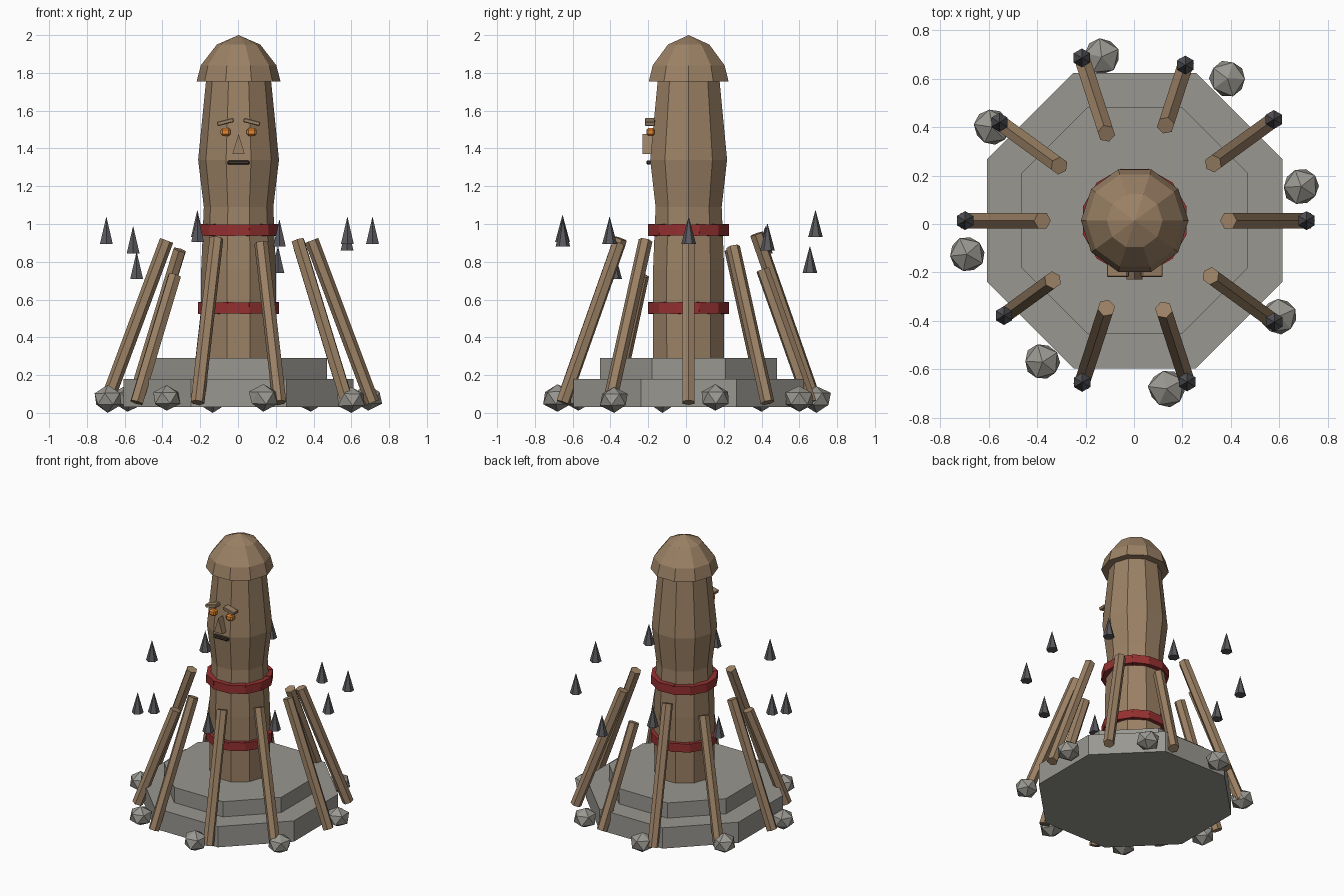
import bpy, bmesh, math, random
from mathutils import Vector, Matrix

if "Cube" in bpy.data.objects:
    bpy.data.objects.remove(bpy.data.objects["Cube"])

random.seed(4)
CX, CY = 0.003, 0.014  # axis of the post


def material(name, rgb):
    m = bpy.data.materials.new(name)
    m.diffuse_color = (*rgb, 1)
    m.use_nodes = True
    m.node_tree.nodes["Principled BSDF"].inputs["Base Color"].default_value = m.diffuse_color
    return m


WOOD = material("wood", (0.33, 0.22, 0.13))
STONE = material("stone", (0.32, 0.31, 0.28))
IRON = material("iron", (0.10, 0.10, 0.11))
RED = material("red_paint", (0.30, 0.03, 0.03))
GLOW = material("orange", (0.80, 0.25, 0.03))
DARK = material("dark_wood", (0.06, 0.04, 0.03))


def finish(name, bm, mat):
    bmesh.ops.recalc_face_normals(bm, faces=bm.faces)
    me = bpy.data.meshes.new(name)
    bm.to_mesh(me)
    bm.free()
    me.materials.append(mat)
    ob = bpy.data.objects.new(name, me)
    bpy.context.collection.objects.link(ob)
    return ob


def lathe(name, profile, sides, mat, phase=0.0):
    """Closed faceted solid from (radius, z) rings; radius 0 makes an apex."""
    bm = bmesh.new()
    rings = []
    for r, z in profile:
        if r == 0:
            rings.append([bm.verts.new((CX, CY, z))] * sides)
        else:
            rings.append([bm.verts.new((CX + r * math.cos(phase + math.tau * i / sides),
                                        CY + r * math.sin(phase + math.tau * i / sides), z))
                          for i in range(sides)])
    for a, b in zip(rings, rings[1:]):
        for i in range(sides):
            j = (i + 1) % sides
            quad = list(dict.fromkeys((a[i], a[j], b[j], b[i])))
            bm.faces.new(quad)
    for r, ring in ((profile[0][0], rings[0]), (profile[-1][0], rings[-1])):
        if r:
            bm.faces.new(ring)
    return finish(name, bm, mat)


def box(name, centre, size, mat, roll=0.0, bevel=0.0):
    bm = bmesh.new()
    bmesh.ops.create_cube(bm, size=1)
    bmesh.ops.scale(bm, vec=size, verts=bm.verts)
    if bevel:
        bmesh.ops.bevel(bm, geom=bm.edges[:], offset=bevel, segments=1, affect='EDGES')
    bmesh.ops.transform(bm, matrix=Matrix.Translation(centre) @ Matrix.Rotation(roll, 4, 'Y'),
                        verts=bm.verts)
    return finish(name, bm, mat)


def rod(name, start, end, r1, r2, sides, mat):
    start, end = Vector(start), Vector(end)
    d = end - start
    bm = bmesh.new()
    bmesh.ops.create_cone(bm, cap_ends=True, segments=sides, radius1=r1, radius2=r2, depth=d.length)
    bmesh.ops.transform(bm, matrix=Matrix.Translation((start + end) / 2)
                        @ d.to_track_quat('Z', 'Y').to_matrix().to_4x4(), verts=bm.verts)
    bmesh.ops.remove_doubles(bm, verts=bm.verts, dist=1e-5)
    return finish(name, bm, mat)


# stepped octagonal base
lathe("base_lower", [(0.66, 0.03), (0.66, 0.18)], 8, STONE, math.pi / 8)
lathe("base_upper", [(0.507, 0.18), (0.507, 0.29)], 8, STONE, math.pi / 8)

# carved post and domed cap
lathe("post", [(0.197, 0.27), (0.198, 0.76), (0.184, 1.09), (0.214, 1.34), (0.171, 1.77)], 10, WOOD)
lathe("cap", [(0.222, 1.755), (0.2, 1.84), (0.115, 1.95), (0, 2.0)], 10, WOOD)

# red bands made of short blocks
for label, z in (("lower", 0.555), ("upper", 0.968)):
    bm = bmesh.new()
    for i in range(12):
        m = (Matrix.Translation((CX, CY, z)) @ Matrix.Rotation(math.tau * i / 12, 4, 'Z')
             @ Matrix.Translation((0.194, 0, 0))
             @ Matrix.Rotation(random.uniform(-0.05, 0.05), 4, 'X')
             @ Matrix.Diagonal((0.04, 0.116, 0.06, 1)))
        bmesh.ops.create_cube(bm, size=1, matrix=m)
    finish("band_" + label, bm, RED)

# face: eyes, brows, nose, mouth
for side, s in (("left", -1), ("right", 1)):
    box("eye_" + side, (CX + s * 0.069, -0.188, 1.487), (0.052, 0.044, 0.042), GLOW, bevel=0.01)
    box("brow_" + side, (CX + s * 0.07, -0.191, 1.54), (0.09, 0.054, 0.023), WOOD,
        roll=s * 0.25, bevel=0.004)
box("mouth", (CX, -0.19, 1.325), (0.115, 0.038, 0.022), DARK, bevel=0.005)
bm = bmesh.new()
tri = [bm.verts.new((CX + x, -0.23, z)) for x, z in ((-0.033, 1.37), (0.033, 1.37), (0, 1.477))]
face = bm.faces.new(tri)
ext = bmesh.ops.extrude_face_region(bm, geom=[face])
bmesh.ops.translate(bm, vec=(0, 0.06, 0),
                    verts=[v for v in ext["geom"] if isinstance(v, bmesh.types.BMVert)])
finish("nose", bm, WOOD)

# leaning stakes with floating spikes: (top radius, foot radius, spike base height)
stakes = [(0.387, 0.709, 0.895), (0.40, 0.71, 0.86), (0.413, 0.675, 0.74), (0.378, 0.706, 0.93),
          (0.385, 0.69, 0.845), (0.381, 0.70, 0.895), (0.418, 0.667, 0.71), (0.379, 0.702, 0.905),
          (0.387, 0.70, 0.88), (0.388, 0.712, 0.895)]
for k, (r_top, r_foot, z) in enumerate(stakes):
    c, s = math.cos(math.tau * k / 10), math.sin(math.tau * k / 10)
    foot = (CX + r_foot * c, CY + r_foot * s, 0.055)
    rod(f"stake_{k}", foot, (CX + r_top * c, CY + r_top * s, z + 0.018), 0.037, 0.037, 6, WOOD)
    rod(f"spike_{k}", (foot[0], foot[1], z), (foot[0], foot[1], z + 0.145), 0.039, 0, 6, IRON)

# loose rocks round the base
rocks = [(-0.134, 0.69), (0.386, 0.60), (0.69, 0.155), (0.60, -0.38),
         (0.134, -0.68), (-0.378, -0.57), (-0.69, -0.125), (-0.585, 0.40)]
for k, (x, y) in enumerate(rocks):
    bm = bmesh.new()
    bmesh.ops.create_icosphere(bm, subdivisions=1, radius=0.084)
    for v in bm.verts:
        v.co *= random.uniform(0.92, 1.04)
        v.co.z *= 0.85
    bmesh.ops.rotate(bm, matrix=Matrix.Rotation(random.uniform(0, 6), 3, 'Z'), verts=bm.verts)
    low = min(v.co.z for v in bm.verts)
    bmesh.ops.translate(bm, vec=(x, y, -low + (k % 3) * 0.006), verts=bm.verts)
    finish(f"rock_{k}", bm, STONE)
